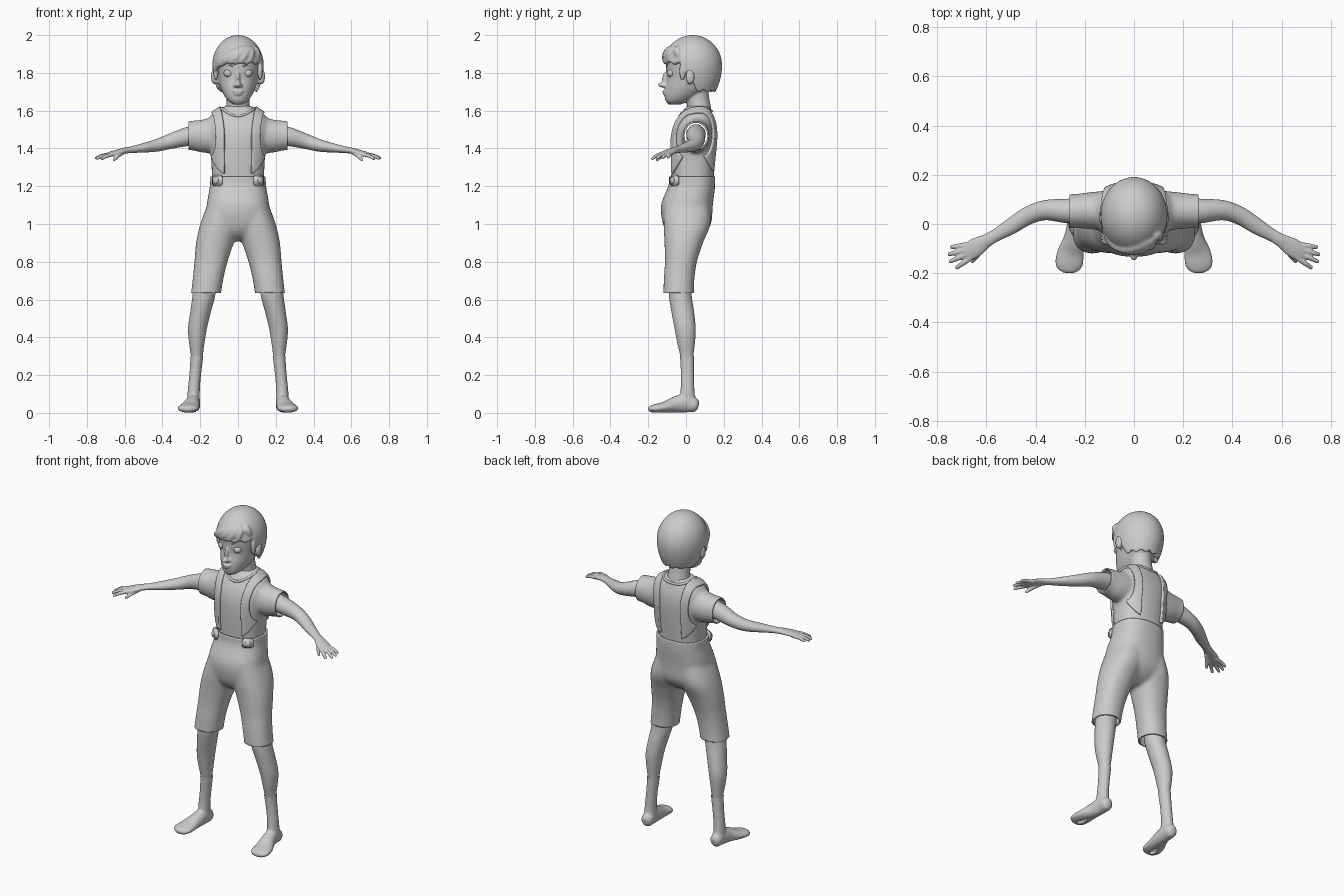
import bpy, bmesh
from math import sin, cos, pi, radians
from mathutils import Vector, Matrix
from mathutils.bvhtree import BVHTree

if "Cube" in bpy.data.objects:
    bpy.data.objects.remove(bpy.data.objects["Cube"])

GREY = bpy.data.materials.new("plain grey")
GREY.use_nodes = True
GREY.diffuse_color = (0.6, 0.6, 0.6, 1)
GREY.node_tree.nodes["Principled BSDF"].inputs["Base Color"].default_value = (0.6, 0.6, 0.6, 1)
Z = Vector((0, 0, 1))


def spline(keys, steps):
    """Catmull-Rom samples through equal-length tuples."""
    k = [Vector(p) for p in keys]
    k = [k[0] * 2 - k[1]] + k + [k[-1] * 2 - k[-2]]
    out = []
    for a, b, c, d in zip(k, k[1:], k[2:], k[3:]):
        for i in range(steps):
            t = i / steps
            out.append((b * 2 + (c - a) * t + (a * 2 - b * 5 + c * 4 - d) * t * t
                        + (b * 3 - a - c * 3 + d) * t ** 3) / 2)
    return out + [k[-2]]


def loft(bm, keys, level=False, power=2, n=32, steps=5):
    """Closed tube through (x, y, z, width, depth) keys; level keeps rings flat."""
    pts = spline(keys, steps)
    rings = []
    for i, p in enumerate(pts):
        t = (pts[min(i + 1, len(pts) - 1)] - pts[max(i - 1, 0)]).to_3d().normalized()
        u, v = Vector((1, 0, 0)), Vector((0, 1, 0))
        if not level:
            u = t.cross(Z).normalized()
            v = u.cross(t)
        ring = []
        for j in range(n):
            c, s = cos(2 * pi * j / n), sin(2 * pi * j / n)
            a = max(p[3], .002) * abs(c) ** (2 / power) * (1 if c > 0 else -1)
            b = max(p[4], .002) * abs(s) ** (2 / power) * (1 if s > 0 else -1)
            ring.append(bm.verts.new(Vector(p[:3]) + u * a + v * b))
        rings.append(ring)
    for r, q in zip(rings, rings[1:]):
        for j in range(n):
            bm.faces.new((r[j], r[j - 1], q[j - 1], q[j]))
    bm.faces.new(rings[0])
    bm.faces.new(rings[-1][::-1])


def ball(bm, at, size):
    m = Matrix.Translation(at) @ Matrix.Diagonal((*size, 1))
    bmesh.ops.create_uvsphere(bm, u_segments=24, v_segments=16, radius=1, matrix=m)


def finish(name, bm, mirror=False):
    bmesh.ops.recalc_face_normals(bm, faces=bm.faces)
    me = bpy.data.meshes.new(name)
    bm.to_mesh(me)
    bm.free()
    me.materials.append(GREY)
    me.shade_smooth()
    ob = bpy.data.objects.new(name, me)
    bpy.context.collection.objects.link(ob)
    if mirror:
        ob.modifiers.new("mirror", 'MIRROR').use_mirror_merge = False
    return ob


def fuse(name, bm, voxel, smooth, cuts=(), wall=0, mirror=False):
    """Merge overlapping volumes, trim open ends, return object and surface tree."""
    ob = finish(name, bm)
    r = ob.modifiers.new("merge", 'REMESH')
    r.mode, r.voxel_size = 'VOXEL', voxel
    s = ob.modifiers.new("soften", 'SMOOTH')
    s.factor, s.iterations = .5, smooth
    bpy.context.view_layer.update()
    dg = bpy.context.evaluated_depsgraph_get()
    baked = bpy.data.meshes.new_from_object(ob.evaluated_get(dg))
    bpy.data.objects.remove(ob)
    bm = bmesh.new()
    bm.from_mesh(baked)
    bpy.data.meshes.remove(baked)
    for co, no in cuts:
        bmesh.ops.bisect_plane(bm, geom=bm.verts[:] + bm.edges[:] + bm.faces[:],
                               plane_co=co, plane_no=no, clear_outer=True)
    tree = BVHTree.FromBMesh(bm)
    ob = finish(name, bm, mirror)
    if wall:
        w = ob.modifiers.new("wall", 'SOLIDIFY')
        w.thickness, w.offset = wall, -1
    return ob, tree


def tube(name, pts, radius, cyclic=False):
    cu = bpy.data.curves.new(name, 'CURVE')
    cu.dimensions, cu.bevel_depth, cu.bevel_resolution = '3D', radius, 3
    sp = cu.splines.new('POLY')
    sp.points.add(len(pts) - 1)
    for q, p in zip(sp.points, pts):
        q.co = (*p, 1)
    sp.use_cyclic_u = cyclic
    cu.materials.append(GREY)
    ob = bpy.data.objects.new(name, cu)
    bpy.context.collection.objects.link(ob)


# Shirt with short sleeves
bm = bmesh.new()
loft(bm, [(0, .035, 1.15, .135, .11), (0, .035, 1.25, .138, .112), (0, .038, 1.35, .143, .118),
          (0, .042, 1.45, .158, .12), (0, .048, 1.52, .167, .11), (0, .055, 1.57, .148, .09),
          (0, .06, 1.6, .11, .075), (0, .065, 1.625, .068, .062)], True, 2.4, 48)
for s in (1, -1):
    loft(bm, [(s * .06, .055, 1.48, .085, .1), (s * .17, .054, 1.466, .076, .09),
              (s * .23, .053, 1.468, .07, .08), (s * .3, .052, 1.466, .068, .074)])
shirt, shirt_tree = fuse("shirt", bm, .009, 8, [((s * .262, 0, 0), (s, 0, 0)) for s in (1, -1)], .008)

# Knee-length trousers
bm = bmesh.new()
loft(bm, [(0, .033, 1.29, .146, .122), (0, .033, 1.25, .147, .122), (0, .03, 1.2, .149, .124),
          (0, .005, 1.1, .165, .137), (0, .005, 1, .165, .127), (0, 0, .94, .1, .09),
          (0, 0, .91, .03, .04)], True, 2.4, 48)
for s in (1, -1):
    loft(bm, [(s * .07, .005, 1.12, .085, .12), (s * .095, .005, 1, .105, .124),
              (s * .122, -.012, .9, .1, .102), (s * .143, -.027, .8, .088, .085),
              (s * .16, -.037, .7, .081, .081), (s * .176, -.04, .58, .079, .081)], True, 2.2)
trousers, trouser_tree = fuse("trousers", bm, .01, 8,
                              [((0, 0, 1.252), (0, 0, 1)), ((0, 0, .635), (0, 0, -1))], .01)

# Braces laid over the shirt, widening where they meet the waist
for s, side in ((1, "left"), (-1, "right")):
    bm = bmesh.new()
    rows = []
    for i in range(61):
        a = radians(-151 + i * 302 / 60)
        end = abs(i / 30 - 1) ** 8
        mid, half = .113 - .022 * abs(sin(a)), .023 + .014 * end
        out = Vector((0, sin(a), cos(a)))
        row = []
        for j in range(6):
            x = s * (mid + half * (j / 2.5 - 1))
            hit = shirt_tree.ray_cast(Vector((x, .04, 1.45)) + out * .5, -out)[0]
            if hit:
                row.append(bm.verts.new(hit))
        if len(row) == 6:
            rows.append(row)
    for r, q in zip(rows, rows[1:]):
        for j in range(5):
            bm.faces.new((r[j], r[j + 1], q[j + 1], q[j]))
    bmesh.ops.smooth_vert(bm, verts=bm.verts, factor=.5, use_axis_x=True, use_axis_y=True, use_axis_z=True)
    ob = finish(side + "_brace", bm)
    w = ob.modifiers.new("thickness", 'SOLIDIFY')
    w.thickness, w.offset = .026, 0
    b = ob.modifiers.new("edge", 'BEVEL')
    b.width, b.segments = .004, 2

    # Tab and button at the front of the waist
    hit, nrm = trouser_tree.ray_cast(Vector((s * .108, -1, 1.23)), Vector((0, 1, 0)))[:2]
    turn = nrm.to_track_quat('Z', 'Y').to_matrix().to_4x4()
    bm = bmesh.new()
    bmesh.ops.create_cube(bm, size=1, matrix=Matrix.Translation(hit) @ turn @ Matrix.Diagonal((.062, .056, .03, 1)))
    bmesh.ops.bevel(bm, geom=bm.edges[:], offset=.008, segments=3, affect='EDGES')
    finish(side + "_tab", bm)
    bm = bmesh.new()
    ball(bm, (0, 0, 0), (.017, .017, .008))
    bm.transform(Matrix.Translation(hit + nrm * .017) @ turn)
    finish(side + "_button", bm)

# Collar seam, dipping at the front
seam = []
for i in range(48):
    a = 2 * pi * i / 48
    g = Vector((.082 * cos(a), .06 + .085 * sin(a), 1.602 - .035 * max(0, -sin(a)) ** 2))
    seam.append(shirt_tree.find_nearest(g)[0])
tube("collar", seam, .007, True)

# Head, neck, nose, lips and ears
bm = bmesh.new()
loft(bm, [(0, -.06, 1.632, .022, .03), (0, -.045, 1.65, .05, .062), (0, -.02, 1.68, .073, .093),
          (0, .01, 1.72, .092, .121), (0, .03, 1.77, .106, .132), (0, .035, 1.82, .115, .14),
          (0, .035, 1.88, .118, .142), (0, .035, 1.94, .1, .12), (0, .035, 1.975, .05, .06)],
     True, 2.1, 48)
loft(bm, [(0, .07, 1.58, .075, .066), (0, .069, 1.62, .064, .063), (0, .062, 1.66, .06, .062),
          (0, .05, 1.74, .06, .065)], True)
ball(bm, (0, -.122, 1.737), (.017, .027, .015))
ball(bm, (0, -.107, 1.765), (.011, .02, .042))
ball(bm, (0, -.113, 1.703), (.027, .013, .007))
ball(bm, (0, -.111, 1.689), (.022, .013, .007))
for s in (1, -1):
    ball(bm, (s * .013, -.112, 1.733), (.012, .015, .01))
    ball(bm, (s * .128, .022, 1.78), (.015, .024, .04))
    ball(bm, (s * .118, .018, 1.77), (.02, .014, .03))
fuse("head", bm, .006, 3)

# Eyes and brows
for s, side in ((1, "left"), (-1, "right")):
    bm = bmesh.new()
    ball(bm, (s * .051, -.079, 1.798), (.025, .021, .021))
    finish(side + "_eye", bm)
    tube(side + "_brow", [(s * (.025 + .012 * i), -.102 + .0026 * i * i, 1.834 + .008 * sin(i * pi / 4))
                          for i in range(5)], .004)

# Hair cap with a high fringe, low nape, and swept locks
def hair_point(a, z):
    d = (z - 1.84) / .16
    f = max(0, 1 - d * d) ** .5 if d > 0 else 1 - .29 * d * d
    return Vector((.136 * f * sin(a), .035 - .156 * f * cos(a), z))


bm = bmesh.new()
N, ROWS = 96, 20
rings = []
for k in range(1, ROWS + 1):
    ring = []
    for i in range(N):
        a = 2 * pi * i / N
        t = min(1, max(0, (.45 - cos(a)) / .7))
        low = 1.855 - .155 * t * t * (3 - 2 * t) + .007 * sin(13 * a)
        ring.append(bm.verts.new(hair_point(a, low + (2 - low) * cos(k / ROWS * pi / 2))))
    rings.append(ring)
crown, core = bm.verts.new((0, .035, 2)), bm.verts.new((0, .045, 1.79))
for i in range(N):
    bm.faces.new((crown, rings[0][i - 1], rings[0][i]))
    bm.faces.new((core, rings[-1][i], rings[-1][i - 1]))
    for r, q in zip(rings, rings[1:]):
        bm.faces.new((r[i], r[i - 1], q[i - 1], q[i]))
for a0, a1, z1 in ((20, -64, 1.815), (25, -42, 1.84), (30, -20, 1.85), (34, 4, 1.853),
                   (38, 28, 1.86), (45, 58, 1.885)):
    keys = []
    for i in range(5):
        t = i / 4
        p = hair_point(radians(a0 + (a1 - a0) * t), 1.935 + (z1 - 1.935) * t ** 1.3)
        r = .006 + .015 * sin(pi * (.15 + .75 * t))
        keys.append((*(p + Vector((0, .006, 0))), r, r))
    loft(bm, keys, n=12, steps=4)
for s in (1, -1):
    ball(bm, (s * .117, -.018, 1.81), (.014, .018, .05))
fuse("hair", bm, .007, 3)

# Arms with hands
bm = bmesh.new()
loft(bm, [(.19, .053, 1.475, .052, .054), (.27, .053, 1.462, .05, .05), (.36, .056, 1.437, .041, .04),
          (.43, .034, 1.416, .037, .033), (.5, -.01, 1.403, .033, .025), (.56, -.045, 1.394, .026, .018),
          (.6, -.068, 1.388, .028, .016), (.64, -.093, 1.379, .038, .014),
          (.675, -.115, 1.37, .036, .012), (.69, -.124, 1.366, .026, .009)], n=24)
for base, tip in (((.665, -.083, 1.371), (.748, -.094, 1.352)), ((.67, -.1, 1.371), (.757, -.125, 1.348)),
                  ((.667, -.117, 1.37), (.752, -.155, 1.346)), ((.656, -.132, 1.37), (.725, -.181, 1.344)),
                  ((.605, -.088, 1.38), (.66, -.157, 1.337))):
    b, t = Vector(base), Vector(tip)
    m = b.lerp(t, .55) + Z * .004
    loft(bm, [(*b, .012, .011), (*m, .0105, .01), (*b.lerp(t, .93), .008, .008), (*t, .004, .004)], n=12)
fuse("arms", bm, .0045, 2, mirror=True)

# Bare legs
bm = bmesh.new()
loft(bm, [(.17, -.032, .72, .06, .06), (.181, -.03, .62, .06, .06), (.197, -.018, .54, .055, .06),
          (.214, -.005, .45, .05, .056), (.218, 0, .38, .042, .048), (.218, .004, .31, .032, .036),
          (.222, .006, .25, .025, .028)], True)
finish("legs", bm, True)

# Ankles and feet, with an ankle cuff line
bm = bmesh.new()
loft(bm, [(.217, .004, .33, .037, .04), (.219, .006, .28, .0335, .037), (.227, .008, .2, .031, .035),
          (.234, .008, .12, .032, .037), (.236, .008, .04, .034, .045)], True)
loft(bm, [(.233, .066, .036, .014, .02), (.234, .05, .04, .033, .037), (.236, 0, .052, .036, .05),
          (.244, -.06, .043, .042, .042), (.257, -.115, .03, .054, .029), (.264, -.16, .024, .057, .023),
          (.267, -.188, .02, .042, .017), (.268, -.2, .017, .015, .008)])
fuse("feet", bm, .007, 4, [((0, 0, .3), (0, 0, 1)), ((0, 0, .002), (0, 0, -1))], mirror=True)
